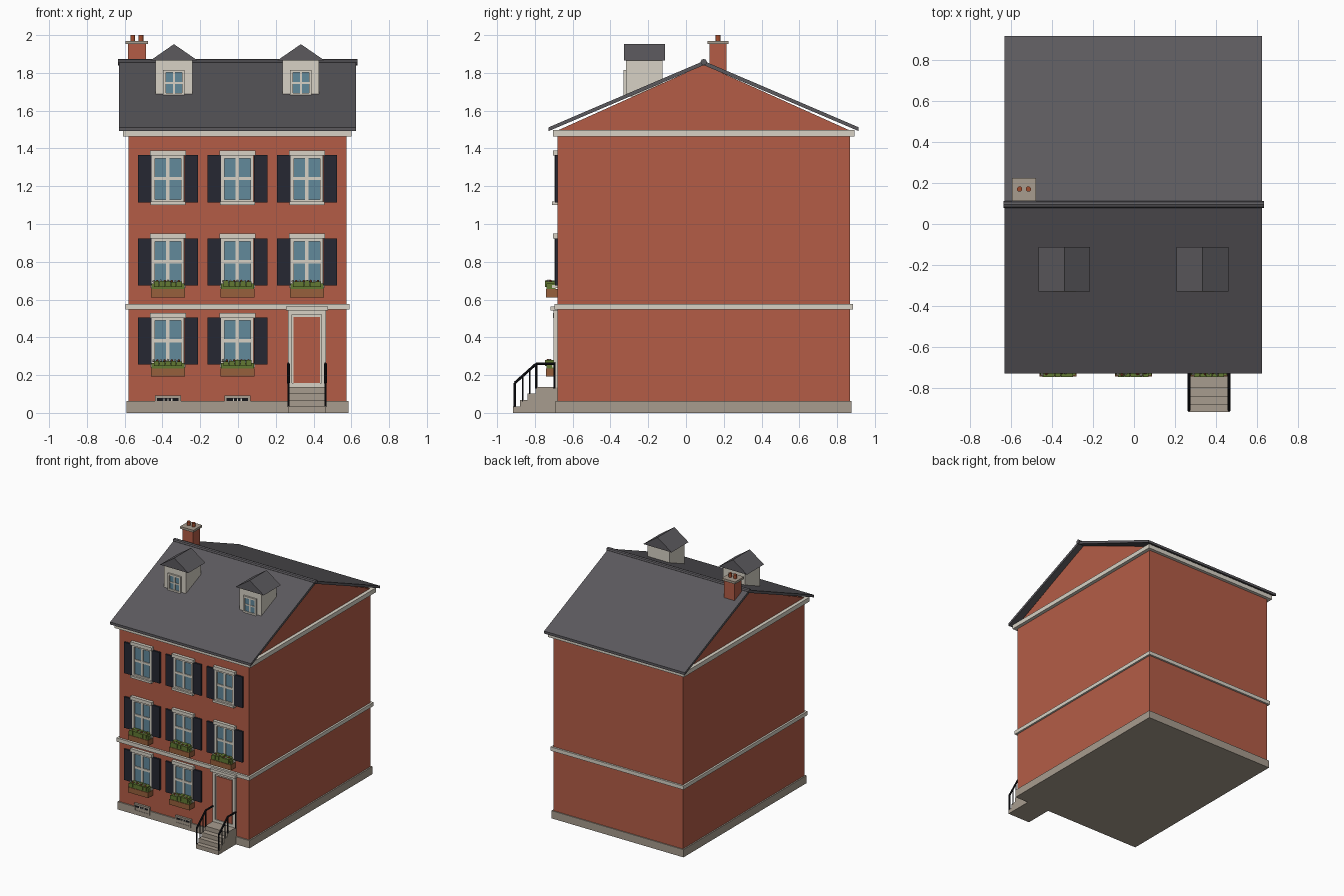
import bpy, bmesh, random
from mathutils import Matrix, Vector

random.seed(4)
cube = bpy.data.objects.get("Cube")
if cube:
    bpy.data.objects.remove(cube)


def material(name, *rgb):
    m = bpy.data.materials.new(name)
    m.use_nodes = True
    col = [(c / 255) ** 2.2 for c in rgb] + [1]
    m.diffuse_color = col
    m.node_tree.nodes["Principled BSDF"].inputs["Base Color"].default_value = col
    return m


BRICK = material("brick red", 178, 93, 72)
STONE = material("stone", 166, 155, 141)
CREAM = material("cream paint", 214, 208, 195)
SLATE = material("slate grey", 92, 90, 94)
SHUTTER = material("shutter navy", 42, 44, 54)
GLASS = material("window glass", 98, 136, 154)
WOOD = material("planter wood", 150, 96, 62)
LEAF = material("foliage green", 98, 120, 54)
CLAY = material("terracotta", 160, 78, 50)
IRON = material("black iron", 28, 28, 32)


def finish(name, mat, bm):
    bmesh.ops.recalc_face_normals(bm, faces=bm.faces)
    me = bpy.data.meshes.new(name)
    bm.to_mesh(me)
    bm.free()
    me.materials.append(mat)
    ob = bpy.data.objects.new(name, me)
    bpy.context.collection.objects.link(ob)
    return ob


def boxes(name, mat, *spans):
    """Each span is x0, x1, y0, y1, z0, z1."""
    bm = bmesh.new()
    for x0, x1, y0, y1, z0, z1 in spans:
        size = Matrix.Diagonal((x1 - x0, y1 - y0, z1 - z0, 1))
        mid = Matrix.Translation(((x0 + x1) / 2, (y0 + y1) / 2, (z0 + z1) / 2))
        bmesh.ops.create_cube(bm, size=1, matrix=mid @ size)
    return finish(name, mat, bm)


def prism(name, mat, profile, axis, start, end):
    """Extrude a profile of (across, z) points along the x or y axis."""
    bm = bmesh.new()
    place = (lambda a, z: (start, a, z)) if axis == "x" else (lambda a, z: (a, start, z))
    face = bm.faces.new([bm.verts.new(place(a, z)) for a, z in profile])
    out = bmesh.ops.extrude_face_region(bm, geom=[face])
    move = Vector((end - start, 0, 0) if axis == "x" else (0, end - start, 0))
    bmesh.ops.translate(bm, vec=move, verts=[v for v in out["geom"] if isinstance(v, bmesh.types.BMVert)])
    return finish(name, mat, bm)


def rods(name, mat, radius, paths, sides=8):
    bm = bmesh.new()
    for a, b in paths:
        a, b = Vector(a), Vector(b)
        turn = (b - a).to_track_quat("Z", "Y").to_matrix().to_4x4()
        bmesh.ops.create_cone(bm, cap_ends=True, segments=sides, radius1=radius, radius2=radius,
                              depth=(b - a).length, matrix=Matrix.Translation((a + b) / 2) @ turn)
    return finish(name, mat, bm)


def ring(cx, w, t, y0, y1, z0, z1):
    """Four bars round an opening."""
    return [(cx - w, cx - w + t, y0, y1, z0, z1), (cx + w - t, cx + w, y0, y1, z0, z1),
            (cx - w + t, cx + w - t, y0, y1, z0, z0 + t), (cx - w + t, cx + w - t, y0, y1, z1 - t, z1)]


def grown(x, y0, y1, z0, z1):
    return (CX - x, CX + x, y0, y1, z0, z1)


CX = -0.003
WALL = -0.68

# Walls, plinth and bands
boxes("brick_walls", BRICK, grown(0.577, WALL, 0.868, 0.01, 1.48))
boxes("stone_plinth", STONE, grown(0.588, -0.69, 0.876, 0, 0.062))
boxes("floor_band", CREAM, grown(0.592, -0.697, 0.883, 0.547, 0.577))
boxes("cornice", CREAM, grown(0.605, -0.705, 0.893, 1.462, 1.497))

# Gable and roof
RIDGE = 0.094
prism("gable_walls", BRICK, [(WALL, 1.495), (0.868, 1.495), (RIDGE, 1.843)], "x", CX - 0.577, CX + 0.577)
prism("slate_roof", SLATE, [(-0.727, 1.492), (-0.727, 1.512), (RIDGE, 1.863), (0.914, 1.512),
                            (0.914, 1.492), (RIDGE, 1.841)], "x", CX - 0.627, CX + 0.627)
rods("ridge_cap", SLATE, 0.017, [((-0.635, RIDGE, 1.857), (0.632, RIDGE, 1.857))])

# Chimney
boxes("chimney_stack", BRICK, (-0.582, -0.487, 0.125, 0.214, 1.72, 1.952))
boxes("chimney_cap", STONE, (-0.595, -0.477, 0.113, 0.225, 1.952, 1.97))
rods("chimney_pots", CLAY, 0.013, [((x, 0.17, 1.965), (x, 0.17, 2.0)) for x in (-0.557, -0.514)], 12)

# Dormers
for side, name in ((-1, "right"), (1, "left")):
    x = CX + side * 0.336
    boxes(name + "_dormer_body", CREAM, (x - 0.097, x + 0.097, -0.317, -0.125, 1.675, 1.868))
    prism(name + "_dormer_roof", SLATE, [(x - 0.126, 1.865), (x + 0.126, 1.865), (x, 1.952)], "y", -0.328, -0.112)
    boxes(name + "_dormer_glass", GLASS, (x - 0.045, x + 0.045, -0.322, -0.316, 1.685, 1.805))
    boxes(name + "_dormer_frame", CREAM, *ring(x, 0.057, 0.014, -0.33, -0.316, 1.68, 1.815),
          (x - 0.006, x + 0.006, -0.326, -0.316, 1.69, 1.81),
          (x - 0.045, x + 0.045, -0.326, -0.316, 1.742, 1.752))


def window(label, x, z):
    """A sash window whose shutters start at height z."""
    boxes(label + "_glass", GLASS, (x - 0.075, x + 0.075, -0.685, WALL, z, z + 0.245))
    boxes(label + "_frame", CREAM, *ring(x, 0.086, 0.017, -0.695, WALL, z - 0.002, z + 0.25),
          (x - 0.009, x + 0.009, -0.691, WALL, z, z + 0.245),
          (x - 0.07, x + 0.07, -0.691, WALL, z + 0.117, z + 0.135))
    boxes(label + "_lintel", CREAM, (x - 0.096, x + 0.096, -0.705, WALL, z + 0.247, z + 0.274))
    boxes(label + "_sill", CREAM, (x - 0.093, x + 0.093, -0.71, WALL, z - 0.014, z + 0.003))
    boxes(label + "_shutters", SHUTTER, *[(x + s * 0.123 - 0.036, x + s * 0.123 + 0.036, -0.694, WALL, z, z + 0.249)
                                          for s in (-1, 1)])


def flower_box(label, x, z):
    boxes(label + "_planter", WOOD, (x - 0.09, x + 0.09, -0.742, WALL, z, z + 0.043))
    boxes(label + "_foliage", LEAF, (x - 0.087, x + 0.087, -0.738, -0.69, z + 0.04, z + 0.072),
          *[(x + i * 0.03 - 0.014, x + i * 0.03 + 0.014, -0.746, -0.69, z + 0.055,
             z + 0.08 + random.uniform(0, 0.01)) for i in range(-2, 3)])
    for mat, shift, tag in ((CREAM, 0, "pale"), (CLAY, 0.02, "red")):
        bm = bmesh.new()
        for i in range(-2, 2):
            spot = (x + i * 0.038 + shift, random.uniform(-0.735, -0.715), z + 0.085)
            bmesh.ops.create_icosphere(bm, subdivisions=1, radius=0.008, matrix=Matrix.Translation(spot))
        finish(label + "_" + tag + "_flowers", mat, bm)


# Windows, flower boxes and basement lights, column by column
DOOR_X = CX + 0.368
for floor, z in (("ground", 0.255), ("middle", 0.675), ("top", 1.115)):
    for column, x in (("right", CX - 0.368), ("centre", CX), ("left", DOOR_X)):
        if floor == "ground" and column == "left":
            continue
        label = floor + "_" + column
        window(label + "_window", x, z)
        if floor != "top":
            flower_box(label, x, z - 0.063)
        if floor == "ground":
            boxes(column + "_basement_frame", STONE, *ring(x, 0.069, 0.012, -0.697, WALL, 0.028, 0.092),
                  (x - 0.06, x + 0.06, -0.694, WALL, 0.035, 0.063))
            boxes(column + "_basement_light", IRON, (x - 0.057, x + 0.057, -0.692, WALL, 0.06, 0.082))
            boxes(column + "_basement_bars", CREAM, *[(x + i * 0.02 - 0.003, x + i * 0.02 + 0.003,
                                                      -0.695, -0.69, 0.063, 0.076) for i in (-1, 0, 1)])

# Front door
boxes("door_leaf", CREAM, (DOOR_X - 0.09, DOOR_X + 0.09, -0.69, WALL, 0.135, 0.53))
boxes("door_panel", BRICK, (DOOR_X - 0.07, DOOR_X + 0.07, -0.695, WALL, 0.157, 0.507))
boxes("door_frame", CREAM, *ring(DOOR_X, 0.1, 0.022, -0.702, WALL, 0.135, 0.542))
boxes("door_lintel", CREAM, (DOOR_X - 0.112, DOOR_X + 0.112, -0.717, WALL, 0.541, 0.564))

# Front steps
boxes("front_steps", STONE, *[(DOOR_X - 0.1, DOOR_X + 0.1, y, WALL, 0, 0.034 * (i + 1))
                              for i, y in enumerate((-0.915, -0.878, -0.84, -0.797))])

# Iron railings
for side, name in ((-1, "right"), (1, "left")):
    x = DOOR_X + side * 0.098
    foot, bend, end = (x, -0.907, 0.158), (x, -0.793, 0.26), (x, -0.69, 0.26)
    rods(name + "_handrail", IRON, 0.007, [(foot, bend), (bend, end)])
    posts = [(-0.907, 0.03, 0.158), (-0.793, 0.13, 0.26), (-0.695, 0.13, 0.26)]
    rods(name + "_railing_posts", IRON, 0.006, [((x, y, a), (x, y, b)) for y, a, b in posts])
    bars = [(-0.865, 0.06, 0.193), (-0.828, 0.1, 0.226)]
    rods(name + "_balusters", IRON, 0.004, [((x, y, a), (x, y, b)) for y, a, b in bars])
